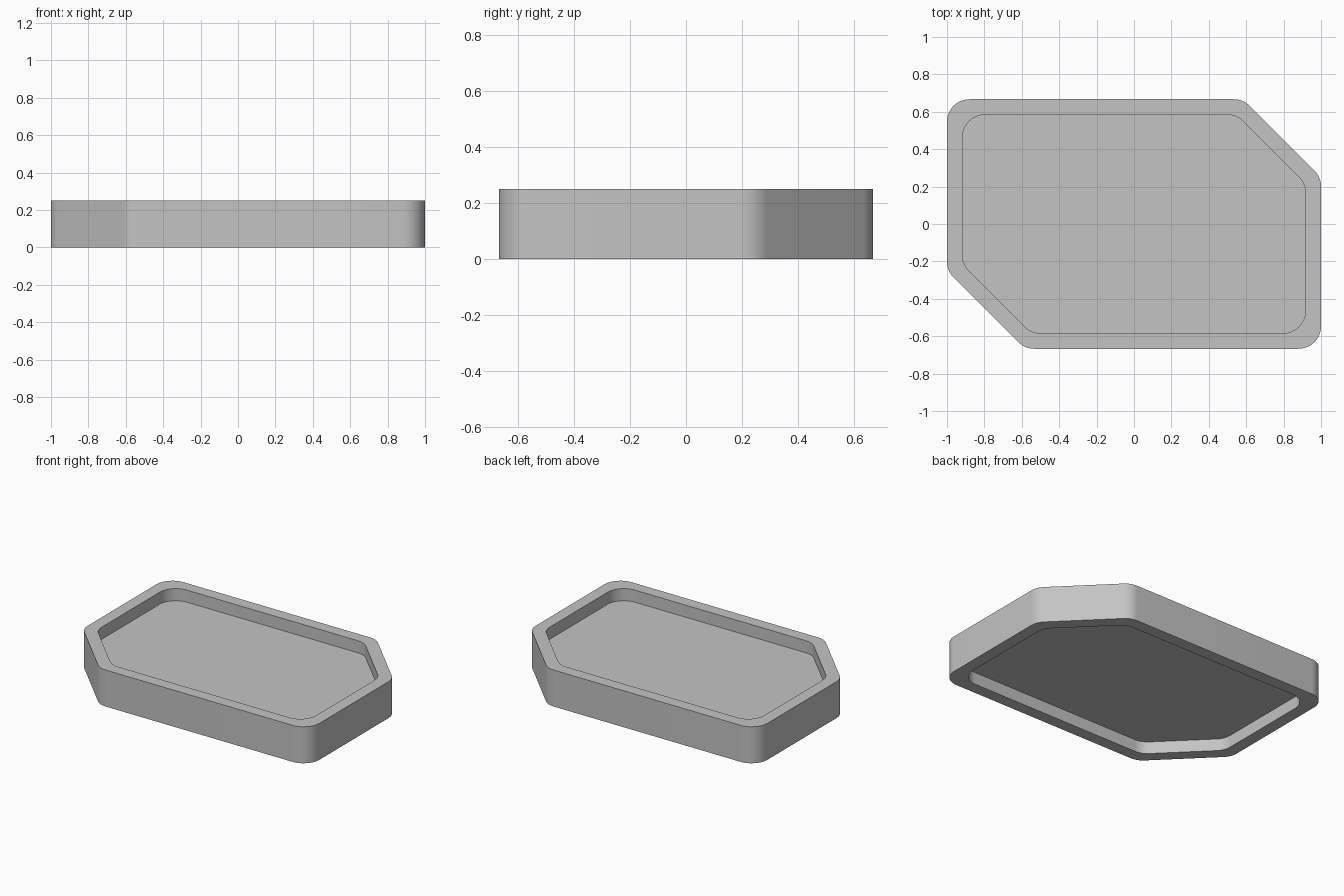
import bpy
import bmesh
import math
from mathutils import Vector

cube = bpy.data.objects.get("Cube")
if cube:
    bpy.data.objects.remove(cube, do_unlink=True)

HALF_X, HALF_Y, HEIGHT = 1.0, 0.667, 0.25
CHAMFER = 0.417      # legs of the two cut corners
RIM = 0.083          # rim width
DEPTH = 0.083        # depth of the upper and lower recesses
RADIUS = 0.12        # fillet in plan
STEPS = 12


def outline(inset):
    """Rounded rectangle with two opposite corners cut, moved in by inset."""
    x, y = HALF_X - inset, HALF_Y - inset
    c = CHAMFER - inset * (2 - math.sqrt(2))
    half = [Vector((x, -y)), Vector((x, y - c)), Vector((x - c, y))]
    corners = half + [-p for p in half]
    points = []
    for i, p in enumerate(corners):
        a = (p - corners[i - 1]).normalized()
        b = (corners[(i + 1) % len(corners)] - p).normalized()
        turn = a.angle(b)
        centre = p - a * RADIUS * math.tan(turn / 2) + Vector((-a.y, a.x)) * RADIUS
        start = math.atan2(-a.x, a.y)
        for k in range(STEPS + 1):
            t = start + turn * k / STEPS
            points.append(centre + RADIUS * Vector((math.cos(t), math.sin(t))))
    return points


grey = bpy.data.materials.new("light_grey")
grey.use_nodes = True
colour = (0.55, 0.55, 0.55, 1.0)
grey.diffuse_color = colour
grey.node_tree.nodes["Principled BSDF"].inputs["Base Color"].default_value = colour

# Tray: rings run from the lower recess floor, round the wall, to the upper floor
outer, inner = outline(0), outline(RIM)
levels = [(inner, DEPTH), (inner, 0), (outer, 0),
          (outer, HEIGHT), (inner, HEIGHT), (inner, HEIGHT - DEPTH)]
bm = bmesh.new()
rings = [[bm.verts.new((p.x, p.y, z)) for p in shape] for shape, z in levels]
for low, high in zip(rings, rings[1:]):
    for i in range(len(low)):
        bm.faces.new((low[i - 1], low[i], high[i], high[i - 1]))
bm.faces.new(list(reversed(rings[0])))
bm.faces.new(rings[-1])
bmesh.ops.recalc_face_normals(bm, faces=bm.faces[:])

mesh = bpy.data.meshes.new("tray")
bm.to_mesh(mesh)
bm.free()
mesh.materials.append(grey)
tray = bpy.data.objects.new("tray", mesh)
bpy.context.collection.objects.link(tray)

bpy.ops.object.select_all(action="DESELECT")
tray.select_set(True)
bpy.context.view_layer.objects.active = tray
bpy.ops.object.shade_smooth_by_angle(angle=math.radians(30))
